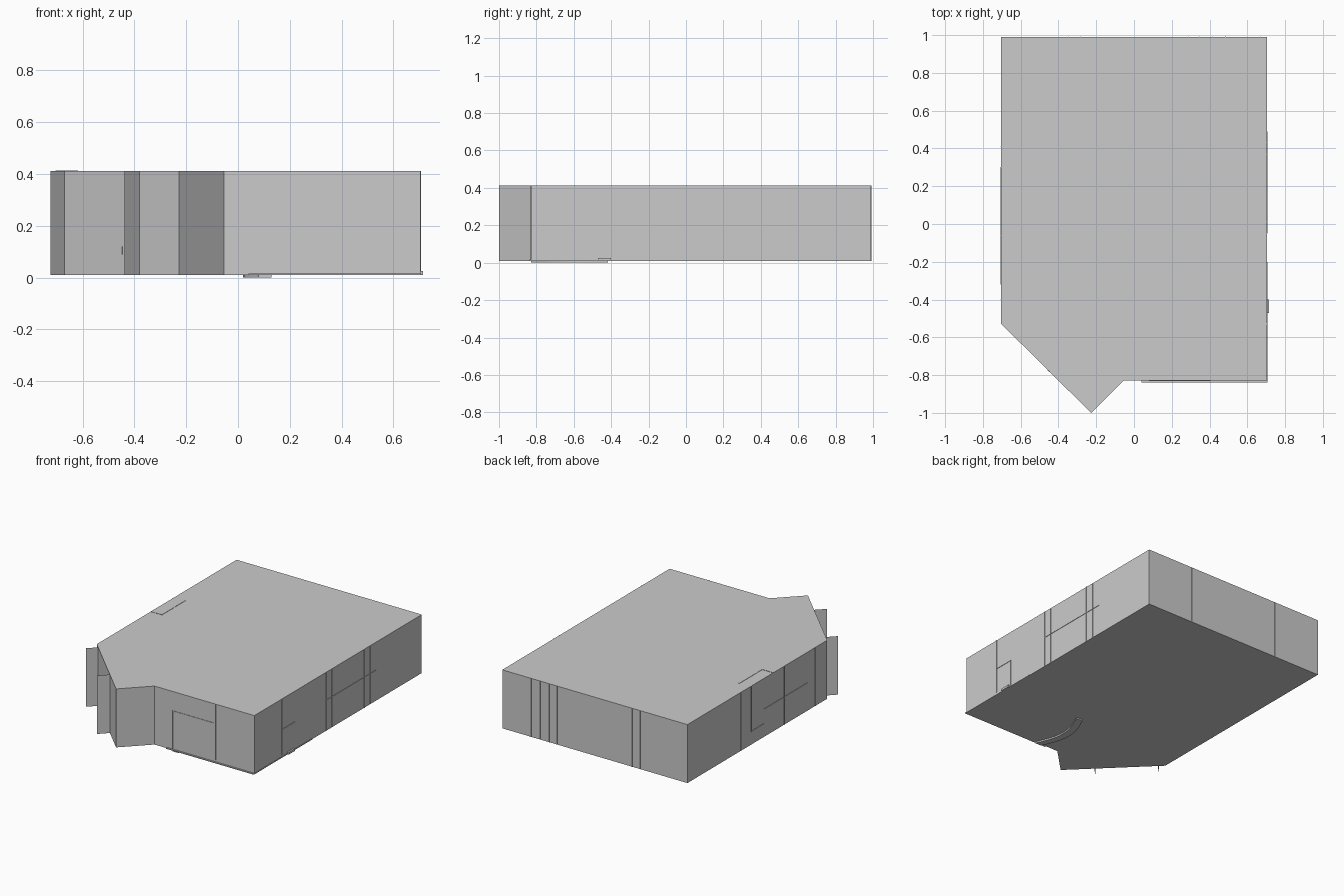
import bpy, bmesh, math
from mathutils import Vector

if "Cube" in bpy.data.objects:
    bpy.data.objects.remove(bpy.data.objects["Cube"])

Z0, Z1 = 0.01, 0.412      # floor and ceiling heights
W, F, B = 0.704, -0.828, 0.99   # half width, front wall, back wall
E = 0.003                 # how far trims stand proud


def mesh_object(name, bm):
    me = bpy.data.meshes.new(name)
    bm.to_mesh(me)
    bm.free()
    ob = bpy.data.objects.new(name, me)
    bpy.context.collection.objects.link(ob)
    return ob


def prism(name, outline, z0, z1):
    bm = bmesh.new()
    face = bm.faces.new([bm.verts.new((x, y, z0)) for x, y in outline])
    out = bmesh.ops.extrude_face_region(bm, geom=[face])
    verts = [g for g in out["geom"] if isinstance(g, bmesh.types.BMVert)]
    bmesh.ops.translate(bm, verts=verts, vec=(0, 0, z1 - z0))
    bmesh.ops.recalc_face_normals(bm, faces=bm.faces)
    return mesh_object(name, bm)


def box(name, x0, x1, y0, y1, z0, z1):
    return prism(name, [(x0, y0), (x1, y0), (x1, y1), (x0, y1)], z0, z1)


def panel(name, a, b):
    bm = bmesh.new()
    bm.faces.new([bm.verts.new(v) for v in
                  ((*a, Z0), (*b, Z0), (*b, Z1), (*a, Z1))])
    return mesh_object(name, bm)


def side_trim(name, side, y0, y1, z0, z1):
    x = side * W
    return box(name, min(x, x + side * E), max(x, x + side * E), y0, y1, z0, z1)


# Main room block with the pointed front bay
prism("room_shell", [(-W, B), (-W, -0.528), (-0.227, -1.0), (-0.055, F),
                     (W, F), (W, B)], Z0, Z1)

# Thin reveal panels standing square to the slanted wall
panel("bay_reveal_left", (-0.67, -0.562), (-0.724, -0.616))
panel("bay_reveal_right", (-0.38, -0.848), (-0.438, -0.906))

# Little plate on the slanted wall
prism("bay_plate", [(-0.455, -0.772), (-0.445, -0.782),
                    (-0.448, -0.785), (-0.458, -0.775)], 0.09, 0.12)

# Front wall: door outline, vertical trim and skirting
box("front_trim", 0.405, 0.411, F - E, F, 0.03, Z1)
box("front_door_edge", 0.08, 0.084, F - E, F, Z0, 0.28)
box("front_door_head", 0.08, 0.405, F - E, F, 0.277, 0.28)
box("front_skirting", 0.04, W + E, F - 0.01, F, Z0, 0.016)

# Right wall: vertical trims, low door outline and skirting
side_trim("right_trim", 1, -0.533, -0.525, 0.03, Z1)
for i, y in enumerate((-0.05, 0.01, 0.365, 0.43)):
    side_trim(f"right_joint_{i}", 1, y, y + 0.002, Z0, Z1)
side_trim("right_door_head", 1, -0.525, -0.385, 0.2, 0.203)
side_trim("right_door_edge", 1, -0.388, -0.385, Z0, 0.2)
side_trim("right_skirting", 1, F, -0.2, Z0, 0.016)
side_trim("right_rail", 1, -0.05, 0.49, 0.22, 0.222)
box("right_stop", W, 0.715, -0.47, -0.40, Z0, 0.025)

# Left wall: vertical trims and stepped rail
for i, y in enumerate((0.41, -0.06, -0.40)):
    side_trim(f"left_joint_{i}", -1, y, y + 0.002, Z0, Z1)
side_trim("left_upper_edge", -1, 0.298, 0.301, 0.1, Z1)
side_trim("left_rail_low", -1, 0.16, 0.30, 0.1, 0.103)
side_trim("left_rail_edge", -1, 0.158, 0.161, 0.1, 0.2)
side_trim("left_rail_high", -1, -0.32, 0.16, 0.2, 0.203)

# Back wall joints
for i, x in enumerate((0.666, 0.483, 0.415, 0.346, 0.285, -0.285, -0.346)):
    box(f"back_joint_{i}", x, x + 0.003, B, B + 0.002, Z0, Z1)

# Fine ridge on the ceiling
box("ceiling_ridge_long", -0.622, -0.618, 0.06, 0.31, Z1, Z1 + 0.002)
box("ceiling_ridge_short", -W, -0.618, 0.056, 0.06, Z1, Z1 + 0.002)

# Curved strip under the floor
N = 10
outer, inner = [], []
for i in range(N + 1):
    t = i / N
    bow = 0.06 * math.sin(math.pi * t)
    y = F + 0.41 * t
    outer.append((0.08 - bow, y))
    inner.append((0.13 - bow, y))
prism("floor_curve", outer + inner[::-1], 0.0, Z0)
